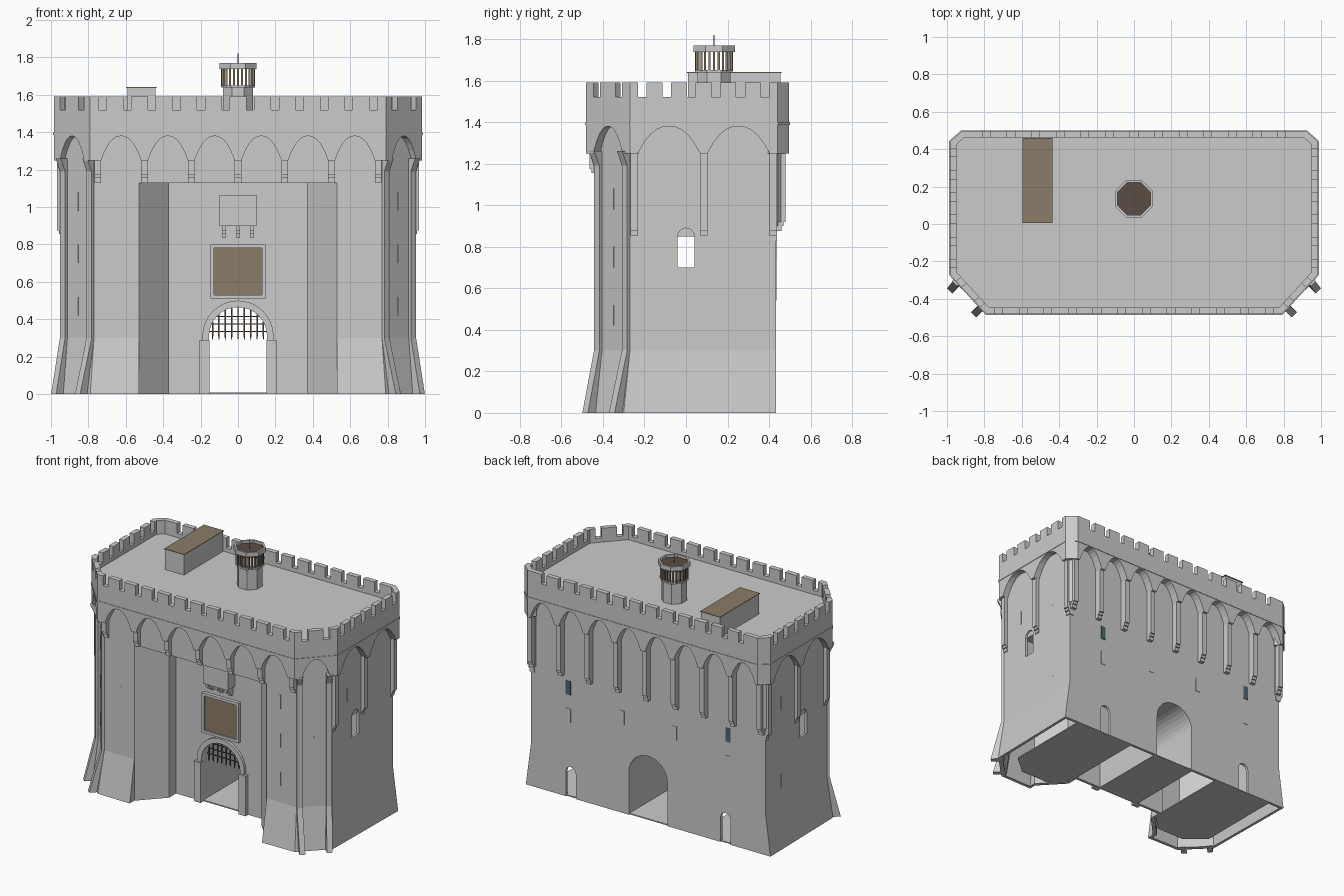
import bpy, bmesh
from math import sin, cos, pi, tau
from mathutils import Vector as V

if "Cube" in bpy.data.objects:
    bpy.data.objects.remove(bpy.data.objects["Cube"])


def material(name, rgb):
    m = bpy.data.materials.new(name)
    m.diffuse_color = (*rgb, 1)
    m.use_nodes = True
    m.node_tree.nodes["Principled BSDF"].inputs["Base Color"].default_value = m.diffuse_color
    return m


BROWN = material("tan_timber", (0.26, 0.20, 0.14))
DARK = material("dark_timber", (0.10, 0.075, 0.055))
GLASS = material("glass", (0.07, 0.14, 0.17))


def loft(name, rings, mat=None):
    """Closed solid through rings of equal point count."""
    bm = bmesh.new()
    rows = [[bm.verts.new(p) for p in r] for r in rings]
    n = len(rows[0])
    bm.faces.new(rows[0][::-1])
    bm.faces.new(rows[-1])
    for a, b in zip(rows, rows[1:]):
        for i in range(n):
            j = (i + 1) % n
            bm.faces.new((a[i], a[j], b[j], b[i]))
    bmesh.ops.recalc_face_normals(bm, faces=bm.faces)
    me = bpy.data.meshes.new(name)
    bm.to_mesh(me)
    bm.free()
    o = bpy.data.objects.new(name, me)
    bpy.context.collection.objects.link(o)
    if mat:
        me.materials.append(mat)
    return o


def prism(name, pts, z0, z1, mat=None):
    return loft(name, [[(x, y, z) for x, y in pts] for z in (z0, z1)], mat)


def sheet(name, outline, origin, u, depth, mat=None):
    """Upright outline (u, z) extruded along a depth vector."""
    o, u, d = V(origin), V(u), V(depth)
    ring = [o + u * a + V((0, 0, z)) for a, z in outline]
    return loft(name, [ring, [p + d for p in ring]], mat)


def box(name, x0, x1, y0, y1, z0, z1, mat=None):
    return prism(name, [(x0, y0), (x1, y0), (x1, y1), (x0, y1)], z0, z1, mat)


def both(half):
    return half + [(-x, y) for x, y in reversed(half)]


def arch(r, spring, z0=0.0, n=16):
    return [(-r, z0)] + [(-r * cos(pi * i / n), spring + r * sin(pi * i / n)) for i in range(n + 1)] + [(r, z0)]


def octagon(cx, cy, apothem, n=8):
    r = apothem / cos(pi / n)
    return [(cx + r * cos(tau * (i + .5) / n), cy + r * sin(tau * (i + .5) / n)) for i in range(n)]


# Main body: battered foot, twin towers and recessed gate wall (thin-walled shell)
G = -.18  # gate wall plane
foot = [(.37, G), (.37, -.26), (.53, -.43), (.53, -.482), (.79, -.478), (.968, -.30), (.98, .433)]
wall = [(.37, G), (.37, -.26), (.53, -.428), (.53, -.43), (.77, -.43), (.94, -.27), (.94, .433)]
body = loft("gatehouse_body", [[(x, y, z) for x, y in both(h)] for h, z in ((foot, 0), (wall, .3), (wall, 1.13))])


def inset(h):
    return both([(x + (.02 if i < 4 else -.018), y + (-.02 if i == 6 else .02)) for i, (x, y) in enumerate(h)])


# Hollow interior, gate passage, doors and windows
cuts = [loft("cut", [[(x, y, z) for x, y in inset(h)] for h, z in ((foot, -.02), (wall, .29), (wall, 1.11))]),
        sheet("cut", arch(.155, .31, -.1), (0, -.7, 0), (1, 0, 0), (0, 1.4, 0)),
        box("cut", -1.2, 1.2, -.04, .04, .7, .85)]
for s in (-1, 1):
    cuts.append(sheet("cut", arch(.04, .18, -.1, 8), (s * .62, .3, 0), (1, 0, 0), (0, .4, 0)))
    cuts.append(sheet("cut", arch(.04, .85, .7, 8), (s * .928, 0, 0), (0, 1, 0), (s * .2, 0, 0)))
bpy.context.view_layer.objects.active = body
for c in cuts:
    m = body.modifiers.new("cut", 'BOOLEAN')
    m.operation, m.solver, m.object = 'DIFFERENCE', 'EXACT', c
    bpy.ops.object.modifier_apply(modifier=m.name)
    bpy.data.objects.remove(c)

# Passage vault and floors
vault = arch(.155, .31)
sheet("passage_vault", vault + [(x * 1.1, z * 1.03) for x, z in reversed(vault)], (0, G + .005, 0), (1, 0, 0), (0, .6, 0))
box("passage_floor", -.155, .155, G + .005, .425, 0, .008)
for s in (-1, 1):
    prism("tower_floor", [(s * x, y) for x, y in [(.38, .425), (.38, -.22), (.5, -.34), (.72, -.34), (.86, -.22), (.86, .425)]], 0, .008)

# Upper storey bridging the recess, and roof deck
prism("upper_wall", both([(.77, -.43), (.94, -.27), (.94, .433)]), 1.13, 1.45)
rim = [(.79, -.482), (.985, -.27), (.985, .44), (.92, .497)]
prism("roof_deck", both([(x * .98, y * .96) for x, y in rim]), 1.41, 1.49)
prism("string_course", both([(x * 1.004, y * 1.007) for x, y in rim]), 1.385, 1.4)


# Parapet, arcade and hanging ribs on every side
def side(p0, p1, crenels, end, arches, margin, rib_z):
    a, b = V((*p0, 0)), V((*p1, 0))
    L = (b - a).length
    u = (b - a) / L
    n = V((-u.y, u.x, 0))  # inward
    top = [(0, 1.40), (0, 1.59)]
    for k in range(crenels):
        c = end + (k + .5) * (L - 2 * end) / crenels
        top += [(c - .021, 1.59), (c - .021, 1.52), (c + .021, 1.52), (c + .021, 1.59)]
    sheet("parapet", top + [(L, 1.59), (L, 1.40)], a, u, n * .035)
    low = [(0, 1.41), (0, 1.25)]
    w = (L - 2 * margin) / max(arches, 1)
    for k in range(arches):
        c, r = margin + (k + .5) * w, w / 2 - .018
        low += [(c + r * t / 5, 1.25 + .13 * (1 - abs(t / 5) ** 2.3)) for t in range(-5, 6)]
    sheet("arcade", low + [(L, 1.25), (L, 1.41)], a, u, n * .06)
    if rib_z:
        spots = [margin + k * w for k in range(arches + 1)] if arches else [L / 2]
        for t in spots:
            z = rib_z
            prof = [(.075, 1.26), (.018, 1.26), (.018, z), (.028, z), (.028, z - .02), (.038, z - .02),
                    (.038, z - .045), (.075, z - .045)]
            sheet("hanging_rib", prof, a + u * (t - .018), n, u * .036)


ring = both(rim)
specs = {0: (2, 0, 1, .03, 0), 1: (6, 0, 2, .02, .875), 2: (0, 0, 0, 0, .92), 3: (13, .065, 8, 0, .92),
         7: (12, 0, 6, .04, 1.175)}
for i, j in ((4, 2), (5, 1), (6, 0)):
    specs[i] = specs[j]
for i in range(8):
    side(ring[i], ring[(i + 1) % 8], *specs[i])

# Full-height ribs along the tower chamfers, with spurs at the foot
toe = ((.83, -.485), (.985, -.33))
head = ((.77, -.43), (.94, -.27))
for s in (-1, 1):
    for k, way in ((0, 1), (1, -1)):
        rings = []
        for pts, z, out, back in ((toe, 0, .02, .07), (head, .3, .018, .03), (head, 1.19, .018, .03), (head, 1.26, .05, .03)):
            p = V(pts[k])
            t = (V(pts[1]) - V(pts[0])).normalized()
            n = V((t.y, -t.x))
            e = p + t * way * .038
            q = [p - n * back, e - n * back, e + n * out, p + n * out]
            rings.append([(s * v.x, v.y, z) for v in q])
        loft("chamfer_rib", rings)

# Arrow slits and rear windows
for s in (-1, 1):
    for z in (.47, .75, 1.03):
        sheet("arrow_slit", [(-.004, z - .05), (.004, z - .05), (.004, z + .05), (-.004, z + .05)],
              (s * .855, -.35, 0), (s * .72, .69, 0), (s * .002, -.002, 0))
        box("arrow_slit", s * .64 - .004, s * .64 + .004, -.432, -.42, z - .05, z + .05)
    for y, z in ((-.09, 1.03), (.25, 1.03), (.25, .47)):
        box("arrow_slit", s * .94 - .002, s * .94 + .002, y - .004, y + .004, z - .05, z + .05)
    for x, z, m in ((.64, .79, GLASS), (.64, .59, None), (.21, .69, None)):
        box("rear_window", s * x - .02, s * x + .02, .42, .436, z - .05, z + .05, m)

# Gate surround: jambs and arch ring
for s in (-1, 1):
    box("gate_jamb", s * .18 - .027, s * .18 + .027, G - .03, G + .01, 0, .29)
inner = arch(.155, .31, .29)
sheet("gate_arch", inner + arch(.19, .31, .29)[::-1], (0, G - .02, 0), (1, 0, 0), (0, .04, 0))

# Portcullis
for i in range(-4, 5):
    x = i * .034
    top = .31 + (.155 ** 2 - x * x) ** .5
    sheet("portcullis_bar", [(x - .004, .31), (x, .285), (x + .004, .31), (x + .004, top), (x - .004, top)],
          (0, G + .04, 0), (1, 0, 0), (0, .008, 0), DARK)
for z in (.335, .375, .415):
    h = (.155 ** 2 - (z - .31) ** 2) ** .5
    box("portcullis_rail", -h, h, G + .041, G + .047, z - .003, z + .003, DARK)

# Framed panel above the gate
box("panel_board", -.13, .13, G - .015, G + .01, .52, .79, BROWN)
for s in (-1, 1):
    box("panel_frame", s * .137 - .01, s * .137 + .01, G - .025, G + .01, .51, .80)
for z in (.51, .78):
    box("panel_frame", -.127, .127, G - .025, G + .01, z, z + .02)

# Projecting box on corbels
box("box_oriel", -.1, .1, G - .08, G + .01, .9, 1.065)
for x in (-.075, 0, .075):
    prof = [(0, .9), (.075, .9), (.075, .875), (.05, .875), (.05, .855), (.025, .855), (.025, .835), (0, .835)]
    sheet("oriel_corbel", prof, (x - .01, G + .005, 0), (0, -1, 0), (.02, 0, 0))

# Stair hut on the roof
box("stair_hut", -.59, -.44, .01, .455, 1.48, 1.637)
box("stair_hut_roof", -.595, -.435, .005, .46, 1.637, 1.642, BROWN)

# Octagonal lantern turret
cx, cy = 0, .135
prism("turret_base", octagon(cx, cy, .08), 1.48, 1.65)
for i in range(24):
    a = tau * i / 24
    x, y = cx + .086 * cos(a), cy + .086 * sin(a)
    prism("lantern_post", octagon(x, y, .0055, 4), 1.645, 1.745, BROWN)
prism("lantern_sill", octagon(cx, cy, .09), 1.638, 1.65)
prism("lantern_roof", octagon(cx, cy, .09), 1.742, 1.752, DARK)
outer, inner = octagon(cx, cy, .1), octagon(cx, cy, .087)
for i in range(8):
    j = (i + 1) % 8
    prism("lantern_cap", [outer[i], outer[j], inner[j], inner[i]], 1.738, 1.77)
prism("spike", octagon(cx, cy, .0025, 6), 1.74, 1.82, DARK)
